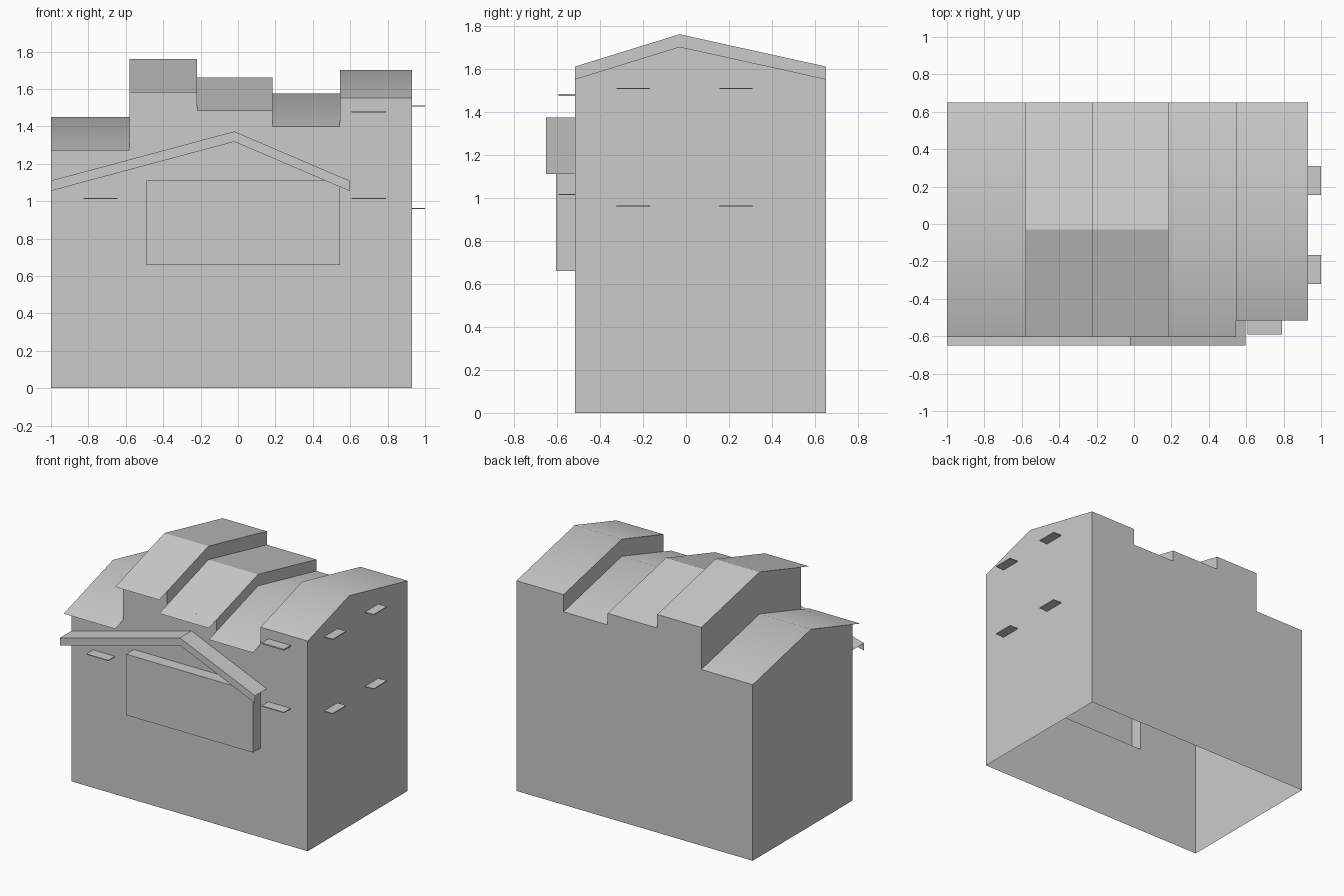
import bpy
from mathutils import Vector

if "Cube" in bpy.data.objects:
    bpy.data.objects.remove(bpy.data.objects["Cube"])

X0, X1 = -1.0, 0.93                # building ends
YF, YR, YB = -0.515, -0.03, 0.65   # front wall, ridge, back wall
RISE, EAVE = 0.15, -0.605          # eave drop, front edge of overhang
SLOPE = RISE / (YR - YF)
BAY = (-0.49, 0.545, 0.66, 1.11)   # x0, x1, z0, z1 of the bay

# x start, x end, ridge height, front roof edge, smooth ridge
SECTIONS = [
    (-1.0, -0.58, 1.45, EAVE, True),
    (-0.58, -0.22, 1.76, EAVE, False),
    (-0.22, 0.185, 1.66, EAVE, False),
    (0.185, 0.545, 1.575, EAVE, True),
    (0.545, 0.93, 1.702, YF, True),
]


def shell(name, faces, smooth=False):
    """Object from (corner list, outward direction) pairs."""
    verts, polys, index = [], [], {}
    for pts, out in faces:
        pts = [tuple(round(c, 5) for c in p) for p in pts]
        a, b, c = (Vector(p) for p in pts[:3])
        if (b - a).cross(c - b).dot(Vector(out)) < 0:
            pts.reverse()
        for p in pts:
            if p not in index:
                index[p] = len(verts)
                verts.append(p)
        polys.append([index[p] for p in pts])
    me = bpy.data.meshes.new(name)
    me.from_pydata(verts, [], polys)
    for p in me.polygons:
        p.use_smooth = smooth
    ob = bpy.data.objects.new(name, me)
    bpy.context.collection.objects.link(ob)
    return ob


def rect_y(x0, x1, z0, z1, y):
    return [(x0, y, z0), (x1, y, z0), (x1, y, z1), (x0, y, z1)]


def gable(x, ridge):
    return [(x, YF, ridge - RISE), (x, YR, ridge), (x, YB, ridge - RISE)]


def box(name, x0, x1, y0, y1, z0, z1):
    bpy.ops.mesh.primitive_cube_add(
        size=1, location=((x0 + x1) / 2, (y0 + y1) / 2, (z0 + z1) / 2))
    ob = bpy.context.object
    ob.name = name
    ob.scale = (x1 - x0, y1 - y0, z1 - z0)


# Walls: open underneath, with an opening behind the bay
FRONT, BACK, LEFT, RIGHT, UP, DOWN = (
    (0, -1, 0), (0, 1, 0), (-1, 0, 0), (1, 0, 0), (0, 0, 1), (0, 0, -1))
walls = []
for x0, x1, ridge, edge, smooth in SECTIONS:
    top = ridge - RISE
    walls.append((rect_y(x0, x1, 0, top, YB), BACK))
    cuts = [x0] + [b for b in BAY[:2] if x0 < b < x1] + [x1]
    for a, b in zip(cuts, cuts[1:]):
        if BAY[0] <= (a + b) / 2 <= BAY[1]:
            walls.append((rect_y(a, b, 0, BAY[2], YF), FRONT))
            walls.append((rect_y(a, b, BAY[3], top, YF), FRONT))
        else:
            walls.append((rect_y(a, b, 0, top, YF), FRONT))
# end walls
for x, ridge, out in ((X0, SECTIONS[0][2], LEFT), (X1, SECTIONS[-1][2], RIGHT)):
    walls.append(([(x, YB, 0), (x, YF, 0)] + gable(x, ridge), out))
# stepped walls between neighbouring roofs
for s, t in zip(SECTIONS, SECTIONS[1:]):
    low, high = gable(s[1], s[2]), gable(s[1], t[2])
    out = LEFT if t[2] > s[2] else RIGHT
    for i in (0, 1):
        walls.append(([low[i], low[i + 1], high[i + 1], high[i]], out))
shell("walls", walls)

# Roofs: thin sheets overhanging the front
for i, (x0, x1, ridge, edge, smooth) in enumerate(SECTIONS):
    prof = [(edge, ridge - SLOPE * (YR - edge)), (YR, ridge), (YB, ridge - RISE)]
    shell(f"roof_{i + 1}", [
        ([(x0, *p), (x1, *p), (x1, *q), (x0, *q)], UP)
        for p, q in zip(prof, prof[1:])], smooth)

# Bay on the front, open into the building
bx0, bx1, bz0, bz1 = BAY
bay = [(rect_y(bx0, bx1, bz0, bz1, EAVE), FRONT)]
for x, out in ((bx0, LEFT), (bx1, RIGHT)):
    bay.append(([(x, YF, bz0), (x, EAVE, bz0), (x, EAVE, bz1), (x, YF, bz1)], out))
for z, out in ((bz0, DOWN), (bz1, UP)):
    bay.append(([(bx0, YF, z), (bx1, YF, z), (bx1, EAVE, z), (bx0, EAVE, z)], out))
shell("bay", bay)

# Gabled canopy: sloping sheet with a fascia strip
line = [(-1.0, 1.11), (-0.02, 1.373), (0.595, 1.11)]
YC, DROP = -0.65, 0.055
canopy = []
for (xa, za), (xb, zb) in zip(line, line[1:]):
    canopy.append(([(xa, YC, za), (xb, YC, zb), (xb, YF, zb), (xa, YF, za)], UP))
    canopy.append(([(xa, YC, za - DROP), (xb, YC, zb - DROP),
                    (xb, YC, zb), (xa, YC, za)], FRONT))
shell("canopy", canopy)

# Small ledges above the windows
for i, (x0, x1, z, t) in enumerate([(-0.825, -0.645, 1.015, 0.006),
                                    (0.608, 0.79, 1.015, 0.006),
                                    (0.608, 0.79, 1.478, 0.01)]):
    box(f"front_ledge_{i + 1}", x0, x1, -0.592, YF, z - t / 2, z + t / 2)
for y in (-0.322, 0.155):
    for z in (0.96, 1.508):
        box("side_ledge", X1, 1.0, y, y + 0.155, z - 0.003, z + 0.003)
